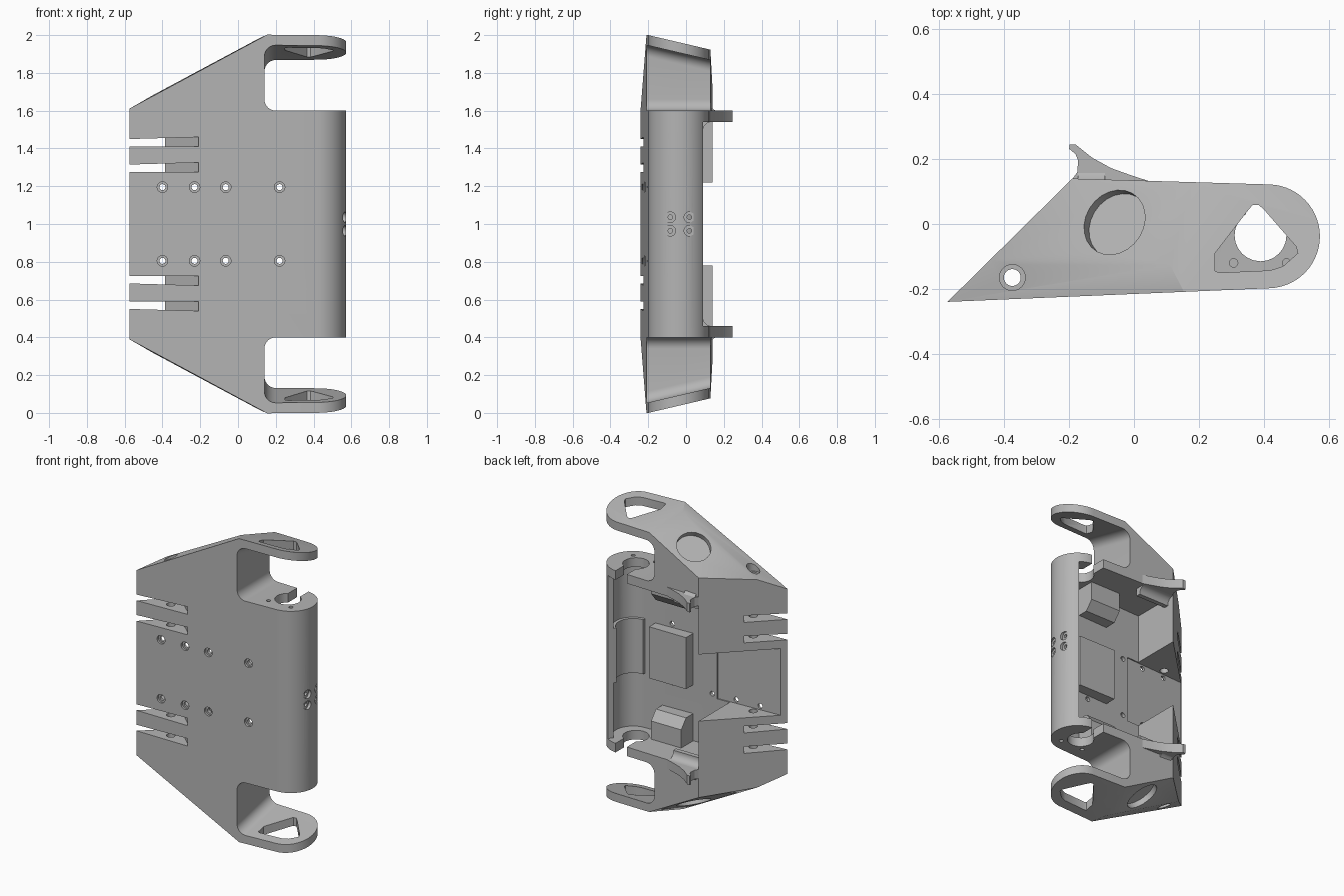
import bpy, bmesh
from math import sin, cos, radians
from mathutils import Vector

cube = bpy.data.objects.get("Cube")
if cube:
    bpy.data.objects.remove(cube)

grey = bpy.data.materials.new("plain grey")
grey.use_nodes = True
colour = (0.46, 0.46, 0.46, 1)
grey.diffuse_color = colour
grey.node_tree.nodes["Principled BSDF"].inputs["Base Color"].default_value = colour


def arc(cx, cy, r, a0, a1, n=10):
    steps = [radians(a0 + (a1 - a0) * i / n) for i in range(n + 1)]
    return [(cx + r * cos(a), cy + r * sin(a)) for a in steps]


def finish(name, bm):
    bmesh.ops.recalc_face_normals(bm, faces=bm.faces)
    mesh = bpy.data.meshes.new(name)
    bm.to_mesh(mesh)
    bm.free()
    mesh.materials.append(grey)
    ob = bpy.data.objects.new(name, mesh)
    bpy.context.collection.objects.link(ob)
    return ob


def prism(name, pts, lo, hi, axis="z", flip=False, shear=None):
    """Extrude a 2D profile along an axis, optionally mirrored about z = 1."""
    place = {"z": lambda a, b, t: (a, b, t),
             "y": lambda a, b, t: (a, t, b),
             "x": lambda a, b, t: (t, a, b)}[axis]
    bm = bmesh.new()
    rings = [[bm.verts.new(place(a, b, t)) for a, b in pts] for t in (lo, hi)]
    for ring in rings:
        bm.faces.new(ring)
    for i in range(len(pts)):
        j = (i + 1) % len(pts)
        bm.faces.new((rings[0][i], rings[0][j], rings[1][j], rings[1][i]))
    for v in bm.verts:
        if shear:
            v.co.z += shear(v.co)
        if flip:
            v.co.z = 2 - v.co.z
    return finish(name, bm)


def box(name, x0, x1, y0, y1, z0, z1, flip=False):
    return prism(name, [(x0, y0), (x1, y0), (x1, y1), (x0, y1)], z0, z1, "z", flip)


def disc(name, a, b, r, lo, hi, axis="z", flip=False):
    return prism(name, arc(a, b, r, 0, 345, 23), lo, hi, axis, flip)


def cut(target, cutter):
    cutter.hide_render = True
    mod = target.modifiers.new("cut", "BOOLEAN")
    mod.operation = "DIFFERENCE"
    mod.solver = "EXACT"
    mod.object = cutter
    bpy.context.view_layer.objects.active = target
    bpy.ops.object.modifier_apply(modifier=mod.name)
    bpy.data.objects.remove(cutter)


def clip(ob, point, normal):
    """Trim an object by a plane at the top and its mirror at the bottom."""
    bm = bmesh.new()
    bm.from_mesh(ob.data)
    for s in (1, -1):
        co = Vector((point[0], point[1], 1 + s * (point[2] - 1)))
        no = Vector((normal[0], normal[1], s * normal[2]))
        res = bmesh.ops.bisect_plane(bm, geom=bm.verts[:] + bm.edges[:] + bm.faces[:],
                                     plane_co=co, plane_no=no, clear_outer=True)
        edges = [g for g in res["geom_cut"] if isinstance(g, bmesh.types.BMEdge)]
        bmesh.ops.contextual_create(bm, geom=edges)
    bmesh.ops.recalc_face_normals(bm, faces=bm.faces)
    bm.to_mesh(ob.data)
    bm.free()


# Body: wedge outline with a round end, sloped at both ends
outline = [(-0.575, -0.24)] + arc(0.413, -0.038, 0.16, -88, 88, 28) + [(-0.19, 0.14)]
body = prism("bracket_body", outline, -0.1, 2.1)
slope_point, slope_normal = Vector((-0.06, 0.005, 1.844)), Vector((-0.524, 0.375, 1))
clip(body, (0.15, -0.2, 2.0), (0, 0.234, 1))
clip(body, slope_point, slope_normal)
clip(body, (0.15, -0.21, 2.0), (-0.536, -0.04, 1))

# Main cavity with tube bore, and side opening behind the front plate
bore = arc(0.413, -0.038, 0.125, -90, 55, 20)
cut(body, prism("cavity", [(-0.19, -0.185)] + bore + [(0.54, 0.13), (0.54, 0.4), (-0.19, 0.4)],
                0.46, 1.54))
cut(body, prism("side_opening", [(-0.55, -0.21), (-0.1, -0.189), (-0.1, 0.4), (-0.7, 0.4)],
                0.78, 1.22))

for flip in (False, True):
    # Gap between arm and tube
    gap = (arc(0.2, 1.66, 0.06, 270, 180) + arc(0.2, 1.885, 0.06, 180, 90)
           + [(0.8, 1.945), (0.8, 1.6)])
    cut(body, prism("gap", gap, -0.5, 0.5, "y", flip,
                    lambda c: -0.234 * (c.y + 0.2) if c.z > 1.75 else 0))
    # Rounded triangle window in the arm
    window = [(0.25, -0.145), (0.25, -0.09), (0.35, 0.04), (0.365, 0.058), (0.385, 0.058),
              (0.40, 0.045), (0.5, -0.07), (0.505, -0.09), (0.46, -0.13), (0.42, -0.143),
              (0.265, -0.15)]
    cut(body, prism("window", window, 1.8, 2.1, "z", flip))
    # Tube end opening and screw holes
    cut(body, disc("tube_opening", 0.39, -0.035, 0.08, 1.5, 1.65, "z", flip))
    cut(body, box("tube_slot", 0.345, 0.43, 0, 0.3, 1.5, 1.65, flip))
    for x in (0.307, 0.47):
        cut(body, disc("end_screw", x, -0.12, 0.013, 1.57, 1.65, "z", flip))
    # Tapered slots in the thin edge
    for z in (1.41, 1.275):
        slot = [(-0.7, -0.4), (-0.21, -0.4), (-0.21, -0.215), (-0.39, -0.05), (-0.7, 0.26)]
        cut(body, prism("slot", slot, z, z + 0.05, "z", flip,
                        lambda c, z=z: 0.028 * (c.x + 0.21) if c.z > z + 0.02 else 0))
    # Counterbore for the hinge pin
    cut(body, disc("counterbore", -0.375, -0.165, 0.04, 1.685, 1.9, "z", flip))
    # Shallow round pocket on the sloped end
    pocket = disc("pocket", 0, 0, 0.105, -0.035, 0.05)
    turn = Vector((0, 0, 1)).rotation_difference(slope_normal)
    for v in pocket.data.vertices:
        v.co = turn @ v.co + slope_point
        if flip:
            v.co.z = 2 - v.co.z
    if flip:
        pocket.data.flip_normals()
    cut(body, pocket)
    # Countersunk plate holes
    for x in (-0.4, -0.23, -0.065, 0.22):
        cut(body, disc("plate_hole", x, 1.195, 0.016, -0.4, -0.1, "y", flip))
        y = -0.213 + 0.045 * (x - 0.0)
        cut(body, disc("countersink", x, 1.195, 0.028, -0.4, y + 0.012, "y", flip))
    # Radial screw holes in the tube
    for y in (-0.083, 0.018):
        cut(body, disc("tube_countersink", y, 1.036, 0.028, 0.553, 0.7, "x", flip))
        cut(body, disc("tube_hole", y, 1.036, 0.012, 0.5, 0.7, "x", flip))

cut(body, disc("pin_hole", -0.375, -0.165, 0.026, -0.1, 2.1))

# Parts inside the cavity and on the back
parts = [body,
         box("centre_pad", 0.07, 0.34, -0.2, -0.1, 0.83, 1.17),
         prism("tube_liner", arc(0.413, -0.038, 0.13, -90, 52, 16)
               + arc(0.413, -0.038, 0.105, 52, -90, 16), 0.82, 1.18)]
for flip, side in ((False, "upper"), (True, "lower")):
    horn = ([(-0.19, 0.1), (-0.19, 0.138), (-0.175, 0.16), (-0.172, 0.195), (-0.18, 0.215),
             (-0.2, 0.232), (-0.198, 0.245), (-0.18, 0.245), (-0.13, 0.205), (-0.07, 0.172),
             (0, 0.147), (0.06, 0.128), (0.06, 0.1)])
    parts.append(prism(side + "_horn", horn, 1.54, 1.6, "z", flip))
    fillet = [(0.1, 1.59), (0.1, 1.65)] + arc(0.18, 1.65, 0.055, 180, 270, 8) + [(0.18, 1.59)]
    parts.append(prism(side + "_horn_fillet", fillet, -0.172, -0.09, "x", flip))
    brace = [(0.06, 1.55), (0.06, 1.49), (0.09, 1.49)] + arc(0.135, 1.495, 0.045, 180, 90, 8) \
        + [(0.135, 1.55)]
    parts.append(prism(side + "_horn_brace", brace, -0.19, 0.03, "x", flip))
    lug = [(-0.2, 1.36), (-0.1, 1.36), (-0.05, 1.42), (-0.05, 1.55), (-0.2, 1.55)]
    parts.append(prism(side + "_lug", lug, 0.07, 0.29, "x", flip))

bpy.ops.object.select_all(action="DESELECT")
for ob in parts:
    ob.select_set(True)
bpy.context.view_layer.objects.active = body
bpy.ops.object.shade_smooth_by_angle(angle=radians(28))
